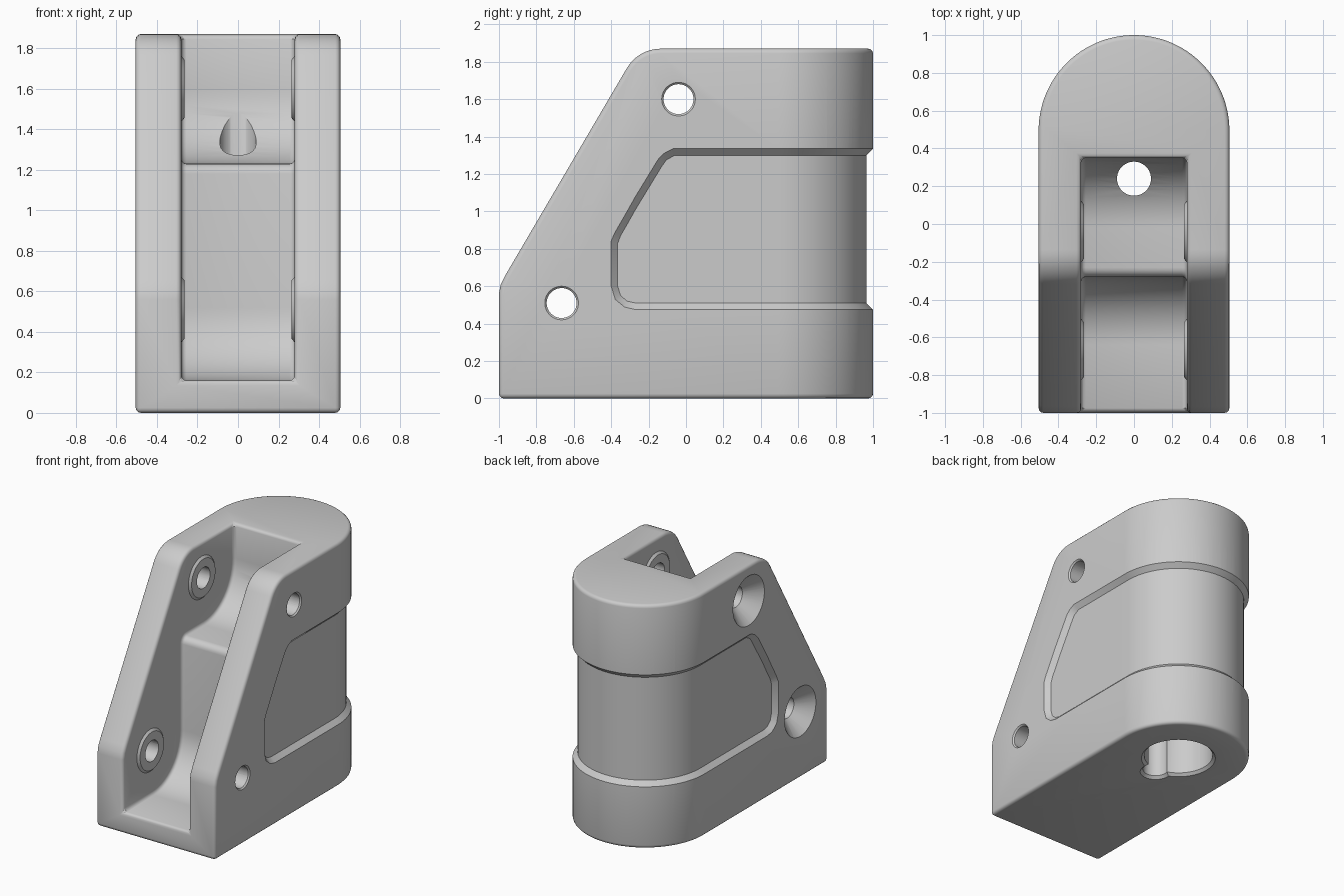
import bpy, bmesh, math
from mathutils import Vector

if "Cube" in bpy.data.objects:
    bpy.data.objects.remove(bpy.data.objects["Cube"])

grey = bpy.data.materials.new("plain grey")
grey.diffuse_color = (0.6, 0.6, 0.6, 1)
grey.use_nodes = True
grey.node_tree.nodes["Principled BSDF"].inputs["Base Color"].default_value = grey.diffuse_color


def finish(name, bm):
    bmesh.ops.recalc_face_normals(bm, faces=bm.faces)
    me = bpy.data.meshes.new(name)
    bm.to_mesh(me)
    bm.free()
    ob = bpy.data.objects.new(name, me)
    bpy.context.collection.objects.link(ob)
    me.materials.append(grey)
    return ob


def loft(name, sections):
    """Solid through a list of equal-length closed sections, capped at the ends."""
    bm = bmesh.new()
    rows = [[bm.verts.new(p) for p in s] for s in sections]
    n = len(rows[0])
    for a, b in zip(rows, rows[1:]):
        for i in range(n):
            bm.faces.new((a[i], a[(i + 1) % n], b[(i + 1) % n], b[i]))
    bm.faces.new(rows[0])
    bm.faces.new(rows[-1])
    return finish(name, bm)


def side_prism(name, pts, half):
    return loft(name, [[(x, y, z) for y, z in pts] for x in (-half, half)])


def cone(name, p0, p1, r0, r1, n=48):
    p0, p1 = Vector(p0), Vector(p1)
    u = (p1 - p0).normalized()
    a = u.orthogonal().normalized()
    b = u.cross(a)
    ring = [a * math.cos(2 * math.pi * i / n) + b * math.sin(2 * math.pi * i / n) for i in range(n)]
    return loft(name, [[p0 + d * r0 for d in ring], [p1 + d * r1 for d in ring]])


def arc(cy, cz, r, a0, a1, n=14):
    return [(cy + r * math.cos(math.radians(a0 + (a1 - a0) * i / n)),
             cz + r * math.sin(math.radians(a0 + (a1 - a0) * i / n))) for i in range(n + 1)]


def apply(mod):
    bpy.context.view_layer.objects.active = body
    bpy.ops.object.modifier_apply(modifier=mod.name)


def combine(cutter, op="DIFFERENCE"):
    m = body.modifiers.new("bool", 'BOOLEAN')
    m.operation, m.object, m.solver = op, cutter, 'EXACT'
    apply(m)
    bpy.data.objects.remove(cutter)


R, CY, T = 0.505, 0.495, 1.87     # rounded back radius, its centre, total height

# body: sloped side profile limited by a round-backed plan
body = side_prism("bracket_body", [(-1, 0), (-1, 0.56), (-0.99, 0.61), (-0.965, 0.66)]
                  + arc(-0.135, T - 0.21, 0.21, 150, 90, 8) + [(1.5, T), (1.5, 0)], 0.8)
plan = [(-R, -1.5)] + [(x, y + CY) for x, y in arc(0, 0, R, 180, 0, 64)] + [(R, -1.5)]
combine(loft("plan_limit", [[(x, y, z) for x, y in plan] for z in (-0.5, 2.5)]), 'INTERSECT')

# stepped slot open to the front and top
slot = ([(0.35, 2.3)] + arc(-0.02, 1.60, 0.37, 0, -90)
        + arc(-0.23, 1.18, 0.05, 90, 180, 5)
        + arc(-0.64, 0.52, 0.36, 0, -90) + [(-1.4, 0.16), (-1.4, 2.3)])
combine(side_prism("slot_cutter", slot, 0.28))

# rounded edges
bev = body.modifiers.new("bevel", 'BEVEL')
bev.width, bev.segments, bev.angle_limit = 0.025, 3, math.radians(35)
bev.use_clamp_overlap = False
apply(bev)

# shallow band with sloped borders, wrapping both sides and the back
D, OUT = 0.035, 0.02
E = D + OUT
# y, low z, high z, then outward spread of each
cols = [(-.365, .60, .83, 1, 0, .3), (-.35, .55, .87, .8, .6, .6), (-.315, .52, .93, .4, .9, 1.3),
        (-.27, .51, 1.01, 0, 1, 2), (-.13, .51, 1.24, .6, 1, 1), (-.105, .51, 1.275, .35, 1, 1),
        (-.06, .51, 1.30, .25, 1, 1)]


def side_section(s, c):
    y, lo, hi, w, kl, kh = c
    xi, xo, yo = s * (R - D), s * (R + OUT), y - w * E
    return [(xi, y, lo), (xi, y, hi), (xo, yo, hi + kh * E), (xo, yo, lo - kl * E)]


def back_section(t):
    c, s = math.cos(t), math.sin(t)
    return [(r * c, CY + r * s, z) for r, z in
            ((R - D, .51), (R - D, 1.30), (R + OUT, 1.30 + E), (R + OUT, .51 - E))]


band = ([side_section(-1, c) for c in cols]
        + [back_section(math.pi * (1 - i / 64)) for i in range(65)]
        + [side_section(1, c) for c in reversed(cols)])
combine(loft("band_cutter", band))

# cross screw holes with inner bosses, a small chamfer right and a countersink left
for y, z in ((-0.04, 1.60), (-0.665, 0.51)):
    for s in (-1, 1):
        combine(cone("boss", (s * 0.30, y, z), (s * 0.265, y, z), 0.185, 0.145), 'UNION')
    combine(cone("hole", (-1, y, z), (1, y, z), 0.08, 0.08))
    combine(cone("chamfer", (0.515, y, z), (0.49, y, z), 0.10, 0.075))
    combine(cone("countersink", (-0.525, y, z), (-0.385, y, z), 0.21, 0.07))

# vertical bolt hole and wide pocket underneath, both chamfered
for y, r, top in ((CY, 0.245, 0.5), (0.24, 0.09, 1.7)):
    combine(cone("bore", (0, y, -0.1), (0, y, top), r, r, 64))
    combine(cone("bore_chamfer", (0, y, -0.01), (0, y, 0.03), r + 0.03, r - 0.01, 64))

# smooth shading with kept edges
bpy.ops.object.select_all(action='DESELECT')
body.select_set(True)
bpy.context.view_layer.objects.active = body
bpy.ops.object.shade_smooth_by_angle(angle=math.radians(32))
